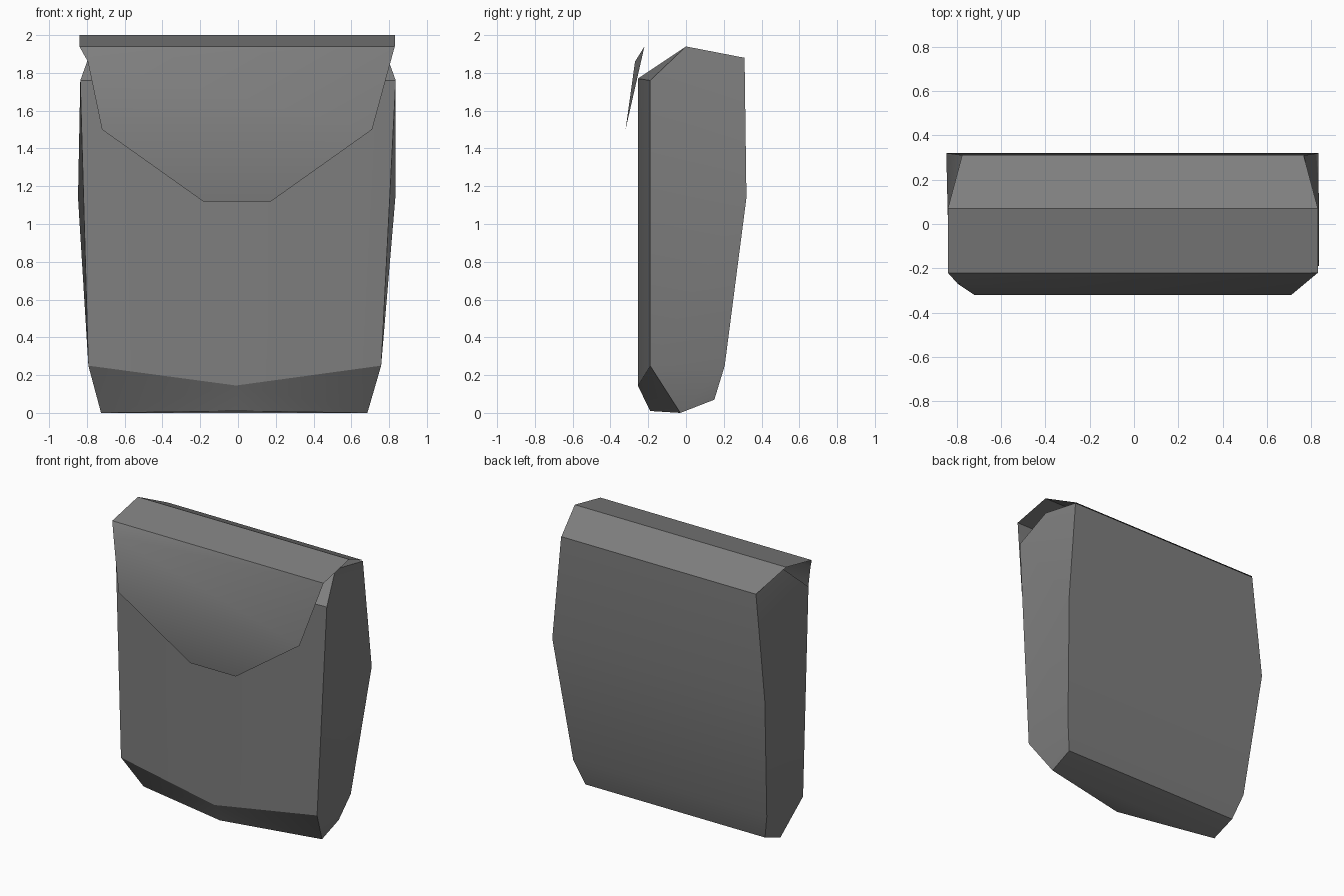
import bpy
import bmesh
from math import radians

if "Cube" in bpy.data.objects:
    bpy.data.objects.remove(bpy.data.objects["Cube"], do_unlink=True)

# One plain grey for the whole pouch
grey = bpy.data.materials.new("pouch_grey")
grey.use_nodes = True
colour = (0.21, 0.21, 0.21, 1)
grey.diffuse_color = colour
bsdf = next(n for n in grey.node_tree.nodes if n.type == "BSDF_PRINCIPLED")
bsdf.inputs["Base Color"].default_value = colour
bsdf.inputs["Roughness"].default_value = 0.8


def finish(name, bm):
    """Turn a bmesh into a smooth-shaded object with sharp creases kept."""
    bmesh.ops.recalc_face_normals(bm, faces=bm.faces[:])
    mesh = bpy.data.meshes.new(name)
    bm.to_mesh(mesh)
    bm.free()
    mesh.materials.append(grey)
    obj = bpy.data.objects.new(name, mesh)
    bpy.context.collection.objects.link(obj)
    bpy.ops.object.select_all(action="DESELECT")
    obj.select_set(True)
    bpy.context.view_layer.objects.active = obj
    bpy.ops.object.shade_smooth_by_angle(angle=radians(30))
    return obj


# Side outline of the body: half width, depth, height
OUTLINE = {
    "front_low": (0.775, -0.19, 0.25),
    "base_front": (0.705, -0.03, 0.0),
    "base_back": (0.71, 0.15, 0.07),
    "back_low": (0.765, 0.205, 0.25),
    "back_mid": (0.84, 0.32, 1.14),
    "back_top": (0.77, 0.31, 1.88),
    "peak": (0.77, 0.0, 1.94),
    "front_top": (0.835, -0.19, 1.76),
}


def lean(z):
    """The lower body leans slightly to one side."""
    return -0.02 * max(0, 1 - z / 1.76)


# Body: two mirrored side panels joined by cross strips
bm = bmesh.new()
sides = {s: {k: bm.verts.new((s * w + lean(z), y, z))
             for k, (w, y, z) in OUTLINE.items()} for s in (-1, 1)}
left, right = sides[1], sides[-1]

mid_top = bm.verts.new((0, -0.255, 1.77))
mid_low = bm.verts.new((-0.01, -0.255, 0.145))
mid_base = bm.verts.new((-0.01, -0.19, 0.01))

wrap = ["base_front", "base_back", "back_low", "back_mid", "back_top", "peak"]
for a, b in zip(wrap, wrap[1:]):
    bm.faces.new((left[a], left[b], right[b], right[a]))

for v in (left, right):
    # Side panel
    for keys in (("base_front", "base_back", "back_low", "front_low"),
                 ("front_low", "back_low", "back_mid", "front_top"),
                 ("front_top", "back_mid", "back_top", "peak")):
        bm.faces.new([v[k] for k in keys])
    # Half of the bowed front with its tucked corners
    bm.faces.new((mid_low, v["front_low"], v["front_top"], mid_top))
    bm.faces.new((mid_top, v["front_top"], v["peak"]))
    bm.faces.new((mid_low, v["base_front"], v["front_low"]))
    bm.faces.new((mid_low, mid_base, v["base_front"]))
bm.faces.new((mid_top, left["peak"], right["peak"]))
bm.faces.new((mid_base, left["base_front"], right["base_front"]))
finish("body", bm)

# Flap: a thin sheet folded over the top, tapering to a blunt tip
FLAP = [
    (0.77, 0.312, 1.885),
    (0.835, 0.07, 2.0),
    (0.835, -0.22, 1.94),
    (0.715, -0.32, 1.5),
    (0.18, -0.275, 1.12),
]
bm = bmesh.new()
rows = [[bm.verts.new((s * w - 0.005, y, z)) for s in (-1, 1)]
        for w, y, z in FLAP]
kink = bm.verts.new((-0.795, -0.27, 1.86))
for i, ((a, b), (c, d)) in enumerate(zip(rows, rows[1:])):
    if i == 2:
        # The fold is creased at one corner only
        bm.faces.new((a, b, kink))
        bm.faces.new((kink, b, d, c))
    else:
        bm.faces.new((a, b, d, c))
finish("flap", bm)
